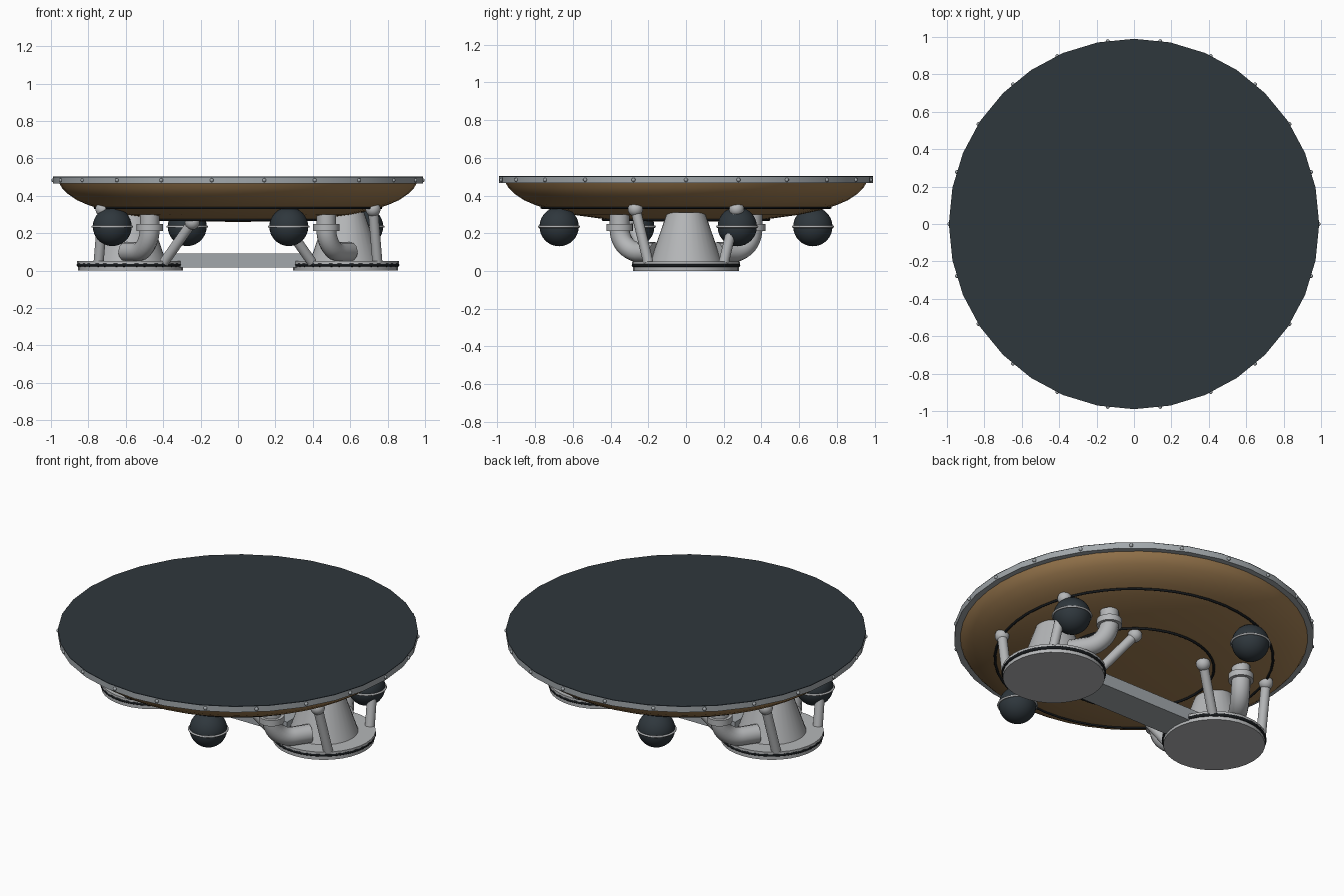
import bpy, bmesh, math
from mathutils import Vector

if "Cube" in bpy.data.objects:
    bpy.data.objects.remove(bpy.data.objects["Cube"])


def material(name, rgb, rough=0.6):
    m = bpy.data.materials.new(name)
    m.use_nodes = True
    m.diffuse_color = (*rgb, 1)
    bsdf = m.node_tree.nodes["Principled BSDF"]
    bsdf.inputs["Base Color"].default_value = (*rgb, 1)
    bsdf.inputs["Roughness"].default_value = rough
    return m


SLATE = material("dark slate", (0.028, 0.038, 0.046))
GREY = material("light grey", (0.46, 0.47, 0.48))
STEEL = material("steel grey", (0.36, 0.39, 0.41))
BROWN = material("warm brown", (0.36, 0.21, 0.085))
BLACK = material("near black", (0.008, 0.010, 0.012))


def finish(name, mat, angle=35):
    ob = bpy.context.object
    ob.name = name
    ob.data.materials.append(mat)
    bpy.ops.object.shade_smooth_by_angle(angle=math.radians(angle))
    return ob


def lathe(name, profile, mat, at=(0, 0, 0), steps=32, angle=35):
    """Spin a list of (radius, height) points about the z axis."""
    bm = bmesh.new()
    vs = [bm.verts.new((r, 0, z)) for r, z in profile]
    es = [bm.edges.new(p) for p in zip(vs, vs[1:])]
    bmesh.ops.spin(bm, geom=vs + es, cent=(0, 0, 0), axis=(0, 0, 1),
                   angle=math.tau, steps=steps)
    bmesh.ops.remove_doubles(bm, verts=bm.verts, dist=1e-4)
    bmesh.ops.recalc_face_normals(bm, faces=bm.faces)
    me = bpy.data.meshes.new(name)
    bm.to_mesh(me)
    bm.free()
    ob = bpy.data.objects.new(name, me)
    bpy.context.collection.objects.link(ob)
    bpy.ops.object.select_all(action="DESELECT")
    bpy.context.view_layer.objects.active = ob
    ob.select_set(True)
    ob.location = at
    return finish(name, mat, angle)


def disc(name, r, z0, z1, mat, at=(0, 0, 0), r_top=None):
    return lathe(name, [(0, z0), (r, z0), (r_top or r, z1), (0, z1)], mat, at)


def ball(name, r, at, mat, seg=24):
    bpy.ops.mesh.primitive_uv_sphere_add(radius=r, location=at, segments=seg,
                                         ring_count=seg // 2)
    return finish(name, mat, 60)


def ring(name, r, thick, at, mat):
    bpy.ops.mesh.primitive_torus_add(major_radius=r, minor_radius=thick, location=at,
                                     major_segments=48, minor_segments=8)
    return finish(name, mat, 60)


def rod(name, a, b, r, mat):
    a, b = Vector(a), Vector(b)
    bpy.ops.mesh.primitive_cylinder_add(radius=r, depth=(b - a).length, vertices=20,
                                        location=(a + b) / 2)
    bpy.context.object.rotation_euler = (b - a).to_track_quat("Z", "Y").to_euler()
    return finish(name, mat)


def tube(name, points, r, mat):
    """Sweep a round section along a path and turn it into a mesh."""
    cu = bpy.data.curves.new(name, "CURVE")
    cu.dimensions = "3D"
    cu.bevel_depth = r
    cu.bevel_resolution = 4
    cu.use_fill_caps = True
    sp = cu.splines.new("POLY")
    sp.points.add(len(points) - 1)
    for p, co in zip(sp.points, points):
        p.co = (*co, 1)
    ob = bpy.data.objects.new(name, cu)
    bpy.context.collection.objects.link(ob)
    bpy.ops.object.select_all(action="DESELECT")
    bpy.context.view_layer.objects.active = ob
    ob.select_set(True)
    bpy.ops.object.convert(target="MESH")
    return finish(name, mat, 50)


# Hull: bowl, rim band and flat deck
lathe("bowl", [(0, 0.26), (0.2, 0.263), (0.44, 0.276), (0.6, 0.298), (0.72, 0.324),
               (0.8, 0.35), (0.86, 0.376), (0.91, 0.41), (0.94, 0.44), (0.958, 0.47)],
      BROWN, steps=48, angle=60)
disc("rim_band", 0.99, 0.465, 0.498, STEEL)
disc("deck", 0.99, 0.498, 0.502, SLATE)
ring("outer_hull_ring", 0.765, 0.007, (0, 0, 0.336), BLACK)
ring("inner_hull_ring", 0.44, 0.007, (0, 0, 0.272), BLACK)

# Rivets around the rim
RIVETS = 22
for i in range(RIVETS):
    a = math.tau * i / RIVETS
    ball("rim_rivet", 0.011, (0.988 * math.cos(a), 0.988 * math.sin(a), 0.483), STEEL, 10)

# Four tanks hung under the hull
for i in range(4):
    a = math.radians(22 + 90 * i)
    spot = (0.725 * math.cos(a), 0.725 * math.sin(a), 0.235)
    ball("tank", 0.104, spot, SLATE, 32)
    ring("tank_band", 0.106, 0.006, spot, GREY)

# Beam joining the two feet
bpy.ops.mesh.primitive_cube_add(size=1, location=(0, 0, 0.053))
bpy.context.object.scale = (0.8, 0.2, 0.074)
finish("foot_beam", STEEL)

for sx in (-1, 1):
    # Foot pad and tapered leg
    foot = (sx * 0.575, 0, 0)
    disc("foot_sole", 0.28, 0, 0.024, GREY, foot)
    ring("foot_seal", 0.278, 0.01, (foot[0], 0, 0.03), BLACK)
    disc("foot_plate", 0.286, 0.036, 0.05, GREY, foot)
    disc("leg_cone", 0.19, 0.05, 0.31, GREY, foot, r_top=0.1)

    for sy in (-1, 1):
        # Elbow pipe from the leg up into the hull
        start = Vector((sx * 0.472, sy * 0.352, 0))
        inward = Vector((sx * 0.55, sy * -0.83, 0)).normalized()
        bend, low = 0.125, 0.1
        path = [start + Vector((0, 0, 0.3))]
        for k in range(11):
            t = math.pi / 2 * k / 10
            path.append(start + inward * bend * (1 - math.cos(t))
                        + Vector((0, 0, low + bend * (1 - math.sin(t)))))
        path.append(path[-1] + inward * 0.1)
        tube("elbow_pipe", path, 0.053, GREY)
        disc("pipe_collar", 0.07, 0.212, 0.248, GREY, start)

        # Ball-ended struts, outer and inner
        for x_low, x_top, y_top, z_top in ((0.745, 0.722, 0.268, 0.328),
                                           (0.395, 0.245, 0.3, 0.258)):
            top = (sx * x_top, sy * y_top, z_top)
            rod("strut", (sx * x_low, sy * 0.2, 0.045), top, 0.027, GREY)
            ball("strut_joint", 0.04, top, GREY)
